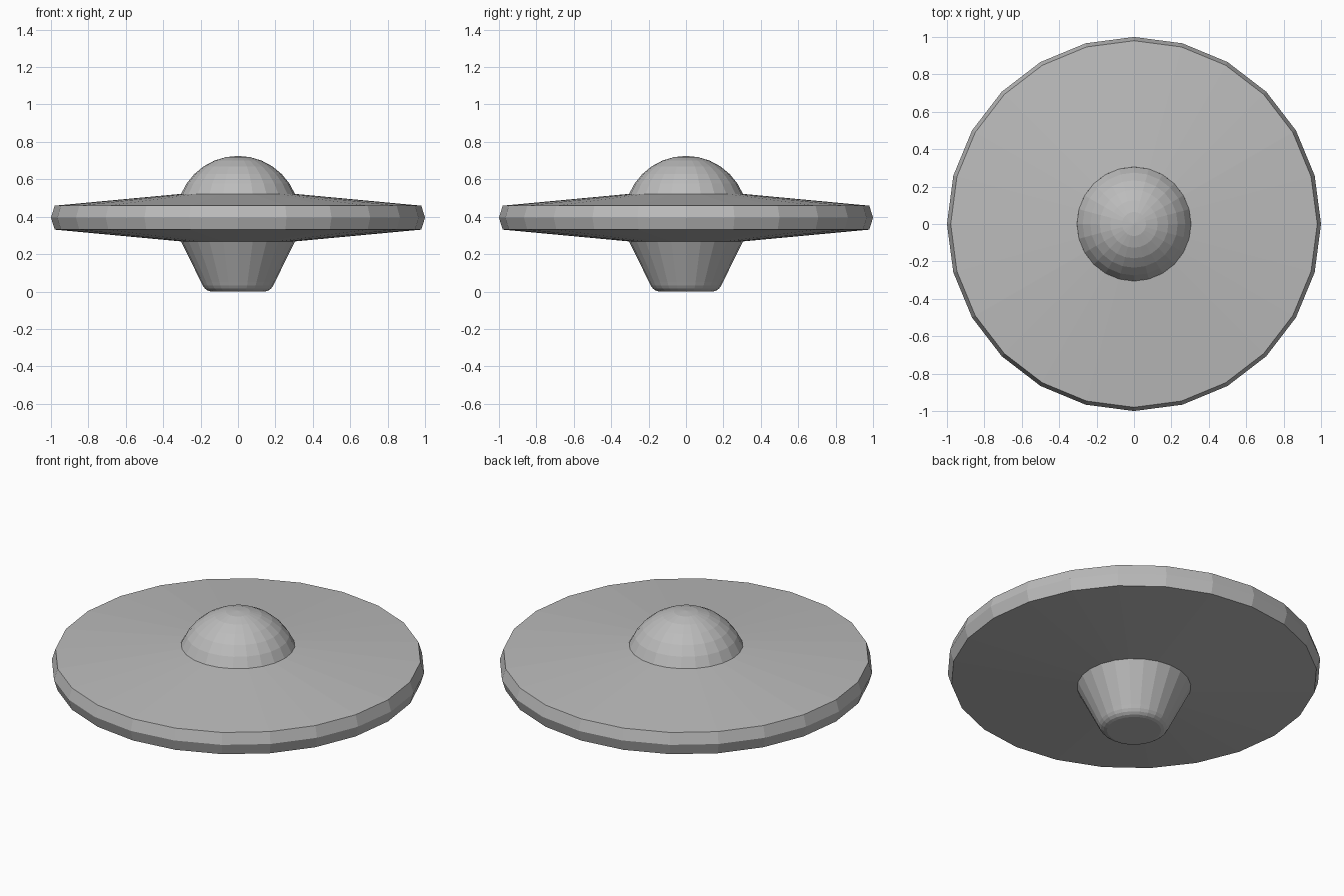
import bpy, bmesh, math

if "Cube" in bpy.data.objects:
    bpy.data.objects.remove(bpy.data.objects["Cube"])

SIDES = 24
MID = 0.395      # height of the disc's middle plane
DOME_R = 0.33    # radius of the dome's sphere

grey = bpy.data.materials.new("plain grey")
grey.diffuse_color = (0.5, 0.5, 0.5, 1)
grey.use_nodes = True
grey.node_tree.nodes["Principled BSDF"].inputs["Base Color"].default_value = grey.diffuse_color


def revolve(name, profile):
    """Spin a bottom-to-top (radius, z) profile round z with flat faces."""
    bm = bmesh.new()
    rings = []
    for r, z in profile:
        if r < 1e-5:
            rings.append([bm.verts.new((0, 0, z))] * SIDES)
        else:
            rings.append([bm.verts.new((r * math.cos(a), r * math.sin(a), z))
                          for a in (2 * math.pi * i / SIDES for i in range(SIDES))])
    for low, high in zip(rings, rings[1:]):
        for i in range(SIDES):
            j = (i + 1) % SIDES
            corners = [low[i], low[j], high[j], high[i]]
            bm.faces.new(list(dict.fromkeys(corners)))
    mesh = bpy.data.meshes.new(name)
    bm.to_mesh(mesh)
    bm.free()
    mesh.materials.append(grey)
    obj = bpy.data.objects.new(name, mesh)
    bpy.context.collection.objects.link(obj)
    return obj


# wide disc with a bevelled rim
revolve("disc", [(0.305, 0.268), (0.98, 0.331), (1.0, MID),
                 (0.98, 0.459), (0.305, 0.522)])

# spherical cap on top
steps = [math.radians(11.25 * k) for k in range(6, -1, -1)]
revolve("dome", [(DOME_R * math.sin(t), MID + DOME_R * math.cos(t)) for t in steps])

# tapered foot with a rounded lower edge
revolve("foot", [(0, 0), (0.145, 0), (0.162, 0.005), (0.177, 0.016),
                 (0.188, 0.031), (0.197, 0.05), (0.305, 0.268)])
